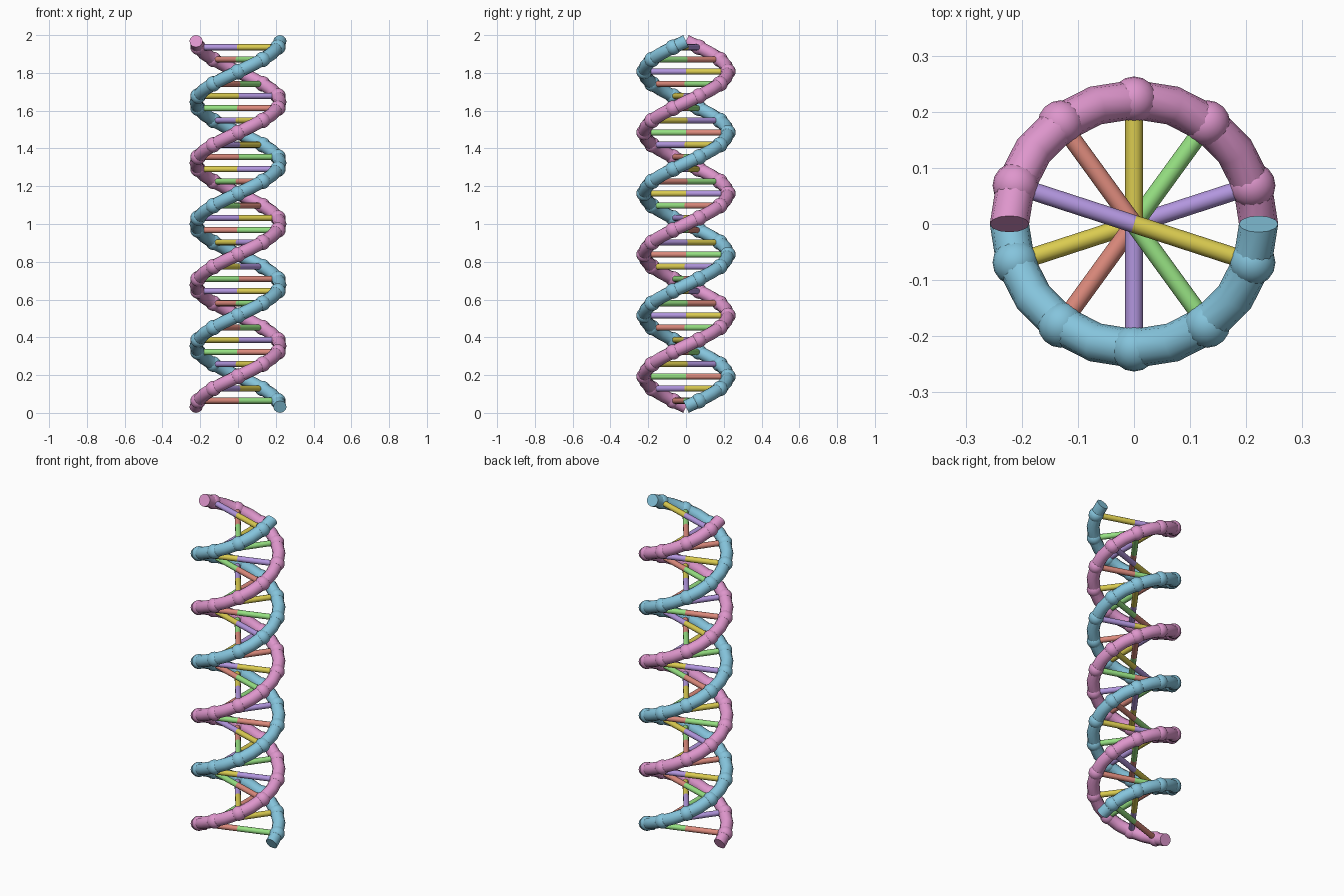
import bpy, bmesh
from math import sin, cos, pi, radians
from mathutils import Matrix, Vector

if "Cube" in bpy.data.objects:
    bpy.data.objects.remove(bpy.data.objects["Cube"])

TURNS, RUNGS = 3, 30
RADIUS, TUBE, KNOB, BAR = 0.222, 0.035, 0.041, 0.016
Z0, Z1 = 0.032, 1.968
SEGMENTS, SIDES = 60, 12


def material(name, rgb):
    linear = [((c / 255 + 0.055) / 1.055) ** 2.4 for c in rgb] + [1]
    m = bpy.data.materials.new(name)
    m.use_nodes = True
    m.diffuse_color = linear
    m.node_tree.nodes["Principled BSDF"].inputs["Base Color"].default_value = linear
    return m


def finish(name, bm, mat):
    bmesh.ops.recalc_face_normals(bm, faces=bm.faces)
    mesh = bpy.data.meshes.new(name)
    bm.to_mesh(mesh)
    bm.free()
    mesh.materials.append(mat)
    ob = bpy.data.objects.new(name, mesh)
    bpy.context.collection.objects.link(ob)
    bpy.ops.object.select_all(action='DESELECT')
    ob.select_set(True)
    bpy.context.view_layer.objects.active = ob
    bpy.ops.object.shade_smooth_by_angle(angle=radians(50))


def helix(t, phase):
    """Point, outward and binormal directions at fraction t of the strand."""
    a = 2 * pi * TURNS * t + phase
    out = Vector((cos(a), sin(a), 0))
    speed = 2 * pi * TURNS * RADIUS
    tangent = Vector((-sin(a) * speed, cos(a) * speed, Z1 - Z0)).normalized()
    return out * RADIUS + Vector((0, 0, Z0 + (Z1 - Z0) * t)), out, tangent.cross(out)


def strand(name, phase, mat):
    # swept tube with flat end caps
    bm = bmesh.new()
    rings = []
    for i in range(SEGMENTS + 1):
        p, out, up = helix(i / SEGMENTS, phase)
        angles = [2 * pi * k / SIDES for k in range(SIDES)]
        rings.append([bm.verts.new(p + TUBE * (cos(a) * out + sin(a) * up)) for a in angles])
    for r, s in zip(rings, rings[1:]):
        for k in range(SIDES):
            n = (k + 1) % SIDES
            bm.faces.new((r[k], r[n], s[n], s[k]))
    bm.faces.new(rings[0])
    bm.faces.new(rings[-1])
    finish(name + "_strand", bm, mat)

    # round joints where the rungs meet the strand
    bm = bmesh.new()
    for i in range(RUNGS):
        p = helix((i + 0.5) / RUNGS, phase)[0]
        bmesh.ops.create_uvsphere(bm, u_segments=16, v_segments=10, radius=KNOB,
                                  matrix=Matrix.Translation(p))
    finish(name + "_joints", bm, mat)


strand("blue", 0, material("sky blue", (133, 196, 220)))
strand("pink", pi, material("pink", (222, 150, 204)))

# rung halves: the colour order repeats every four rungs
green = material("green", (150, 224, 130))
yellow = material("yellow", (218, 203, 80))
salmon = material("salmon", (220, 138, 124))
purple = material("purple", (178, 150, 222))
order = [green, yellow, salmon, purple]
partner = {green: salmon, salmon: green, yellow: purple, purple: yellow}

for mat in order:
    bm = bmesh.new()
    for i in range(RUNGS):
        for phase, colour in ((0, order[i % 4]), (pi, partner[order[i % 4]])):
            if colour != mat:
                continue
            p, out, _ = helix((i + 0.5) / RUNGS, phase)
            turn = out.to_track_quat('Z', 'Y').to_matrix().to_4x4()
            bmesh.ops.create_cone(bm, cap_ends=True, segments=12, radius1=BAR, radius2=BAR,
                                  depth=RADIUS,
                                  matrix=Matrix.Translation(p - out * RADIUS / 2) @ turn)
    finish(mat.name + "_rungs", bm, mat)
